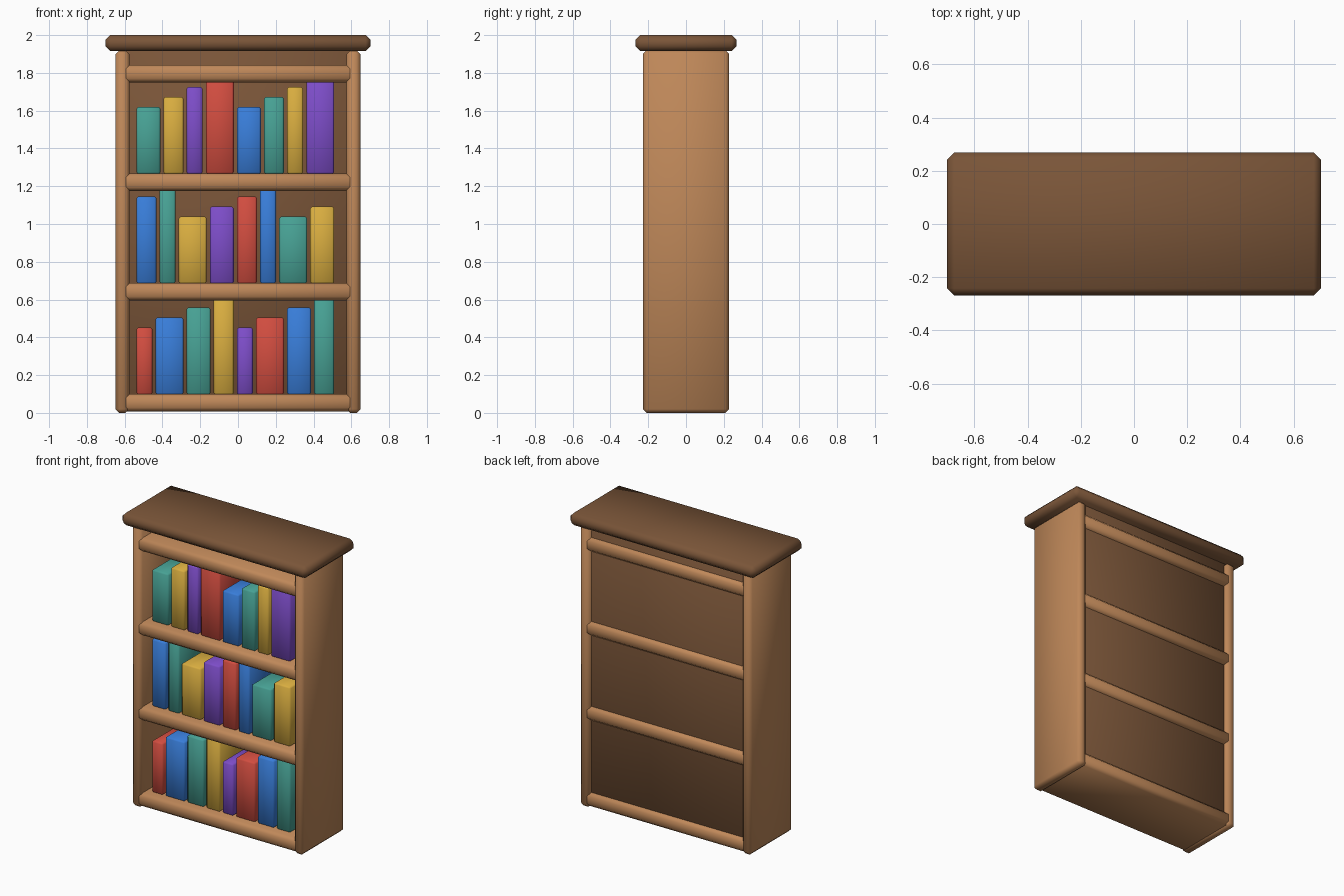
import bpy

default = bpy.data.objects.get("Cube")
if default:
    bpy.data.objects.remove(default, do_unlink=True)


def material(name, rgb):
    m = bpy.data.materials.new(name)
    m.use_nodes = True
    color = (*rgb, 1.0)
    m.diffuse_color = color
    m.node_tree.nodes["Principled BSDF"].inputs["Base Color"].default_value = color
    return m


oak = material("light_wood", (0.52, 0.245, 0.10))
walnut = material("dark_wood", (0.195, 0.091, 0.04))
covers = [
    material("red_cover", (0.64, 0.074, 0.051)),
    material("blue_cover", (0.04, 0.205, 0.69)),
    material("teal_cover", (0.063, 0.356, 0.296)),
    material("yellow_cover", (0.69, 0.418, 0.051)),
    material("purple_cover", (0.205, 0.074, 0.58)),
]


def box(name, x, y, z, mat, bevel):
    """Chamfered, softly shaded box from (min, max) ranges."""
    ranges = (x, y, z)
    bpy.ops.mesh.primitive_cube_add(size=1, location=[(a + b) / 2 for a, b in ranges])
    ob = bpy.context.object
    ob.name = name
    ob.scale = [b - a for a, b in ranges]
    bpy.ops.object.transform_apply(location=False, rotation=False, scale=True)
    ob.data.materials.append(mat)
    mod = ob.modifiers.new("chamfer", "BEVEL")
    mod.width = bevel
    mod.segments = 1
    bpy.ops.object.shade_smooth()
    return ob


# Carcass: sides, back and top moulding
for side, s in (("left", 1), ("right", -1)):
    box(side + "_side_panel", sorted((s * 0.575, s * 0.648)), (-0.228, 0.228),
        (0, 1.92), oak, 0.02)
box("back_panel", (-0.6, 0.6), (0.15, 0.2), (0.02, 1.93), walnut, 0.015)
box("top_moulding", (-0.702, 0.702), (-0.268, 0.268), (1.915, 2.0), walnut, 0.026)

# Shelves
shelf_tops = (0.1, 0.688, 1.268, 1.842)
for i, top in enumerate(shelf_tops):
    box(f"shelf_{i + 1}", (-0.638, 0.638), (-0.225, 0.225),
        (top - 0.092, top), oak, 0.02)

# Books: widths, heights and colours cycle with a shift on every row
widths = (0.085, 0.148, 0.127, 0.106)
heights = (0.352, 0.405, 0.458, 0.512)
for row, base in enumerate(shelf_tops[:3]):
    x = -0.538
    for i in range(8):
        w = widths[(i - row) % 4]
        h = heights[(i + 2 * row) % 4]
        box(f"book_{row + 1}_{i + 1}", (x, x + w), (-0.165, 0.145),
            (base - 0.004, base + h), covers[(row + i) % 5], 0.01)
        x += w + 0.0165
